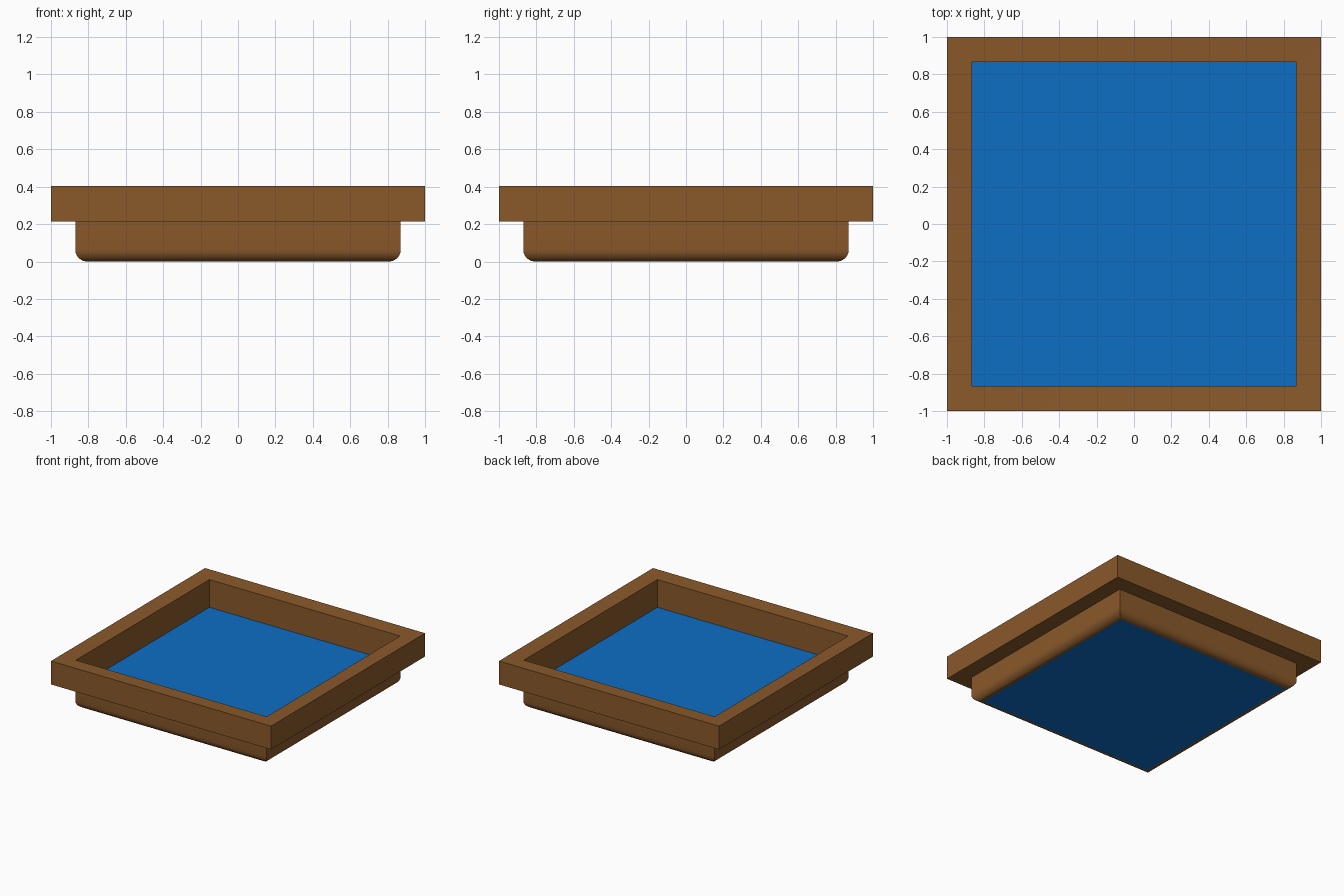
import bpy, bmesh, math

if "Cube" in bpy.data.objects:
    bpy.data.objects.remove(bpy.data.objects["Cube"])


def material(name, rgb):
    m = bpy.data.materials.new(name)
    m.diffuse_color = (*rgb, 1)
    m.use_nodes = True
    m.node_tree.nodes["Principled BSDF"].inputs["Base Color"].default_value = m.diffuse_color
    return m


wood = material("brown wood", (0.255, 0.101, 0.024))
blue = material("blue panel", (0.004, 0.158, 0.56))


def square_sweep(name, profile, mat, cap_start=False, cap_end=False):
    """Sweep a (half width, height) profile around a mitred square."""
    bm = bmesh.new()
    rings = [[bm.verts.new((sx * h, sy * h, z))
              for sx, sy in ((-1, -1), (1, -1), (1, 1), (-1, 1))]
             for h, z in profile]
    for a, b in zip(rings, rings[1:]):
        for i in range(4):
            j = (i + 1) % 4
            bm.faces.new((a[i], a[j], b[j], b[i]))
    if cap_start:
        bm.faces.new(rings[0][::-1])
    if cap_end:
        bm.faces.new(rings[-1])
    bmesh.ops.recalc_face_normals(bm, faces=bm.faces)
    me = bpy.data.meshes.new(name)
    bm.to_mesh(me)
    bm.free()
    me.materials.append(mat)
    ob = bpy.data.objects.new(name, me)
    bpy.context.collection.objects.link(ob)
    return ob


W, R = 0.87, 0.063   # lower body half width, rounding of its bottom edge
rounding = [(W - R + R * math.cos(t), R - R * math.sin(t))
            for t in (math.pi / 2 * k / 6 for k in range(7))]

# wooden frame: inner wall, slightly dished rim, overhang, rounded lower body
inner = [(W - 0.003, 0.165), (W - 0.003, 0.397)]
outer = [(1.0, 0.405), (1.0, 0.213), (W, 0.213)]
frame = square_sweep("wooden_frame", inner + outer + rounding, wood)

# blue floor plate inside the frame, and blue underside
square_sweep("floor_panel", [(W - 0.003, 0.162), (W - 0.003, 0.169)], blue, True, True)
square_sweep("underside_panel", [(W - R, 0.0), (W - R, 0.006)], blue, True, True)

# smooth only the rounded edge
bpy.ops.object.select_all(action='DESELECT')
frame.select_set(True)
bpy.context.view_layer.objects.active = frame
bpy.ops.object.shade_smooth_by_angle(angle=math.radians(30))
